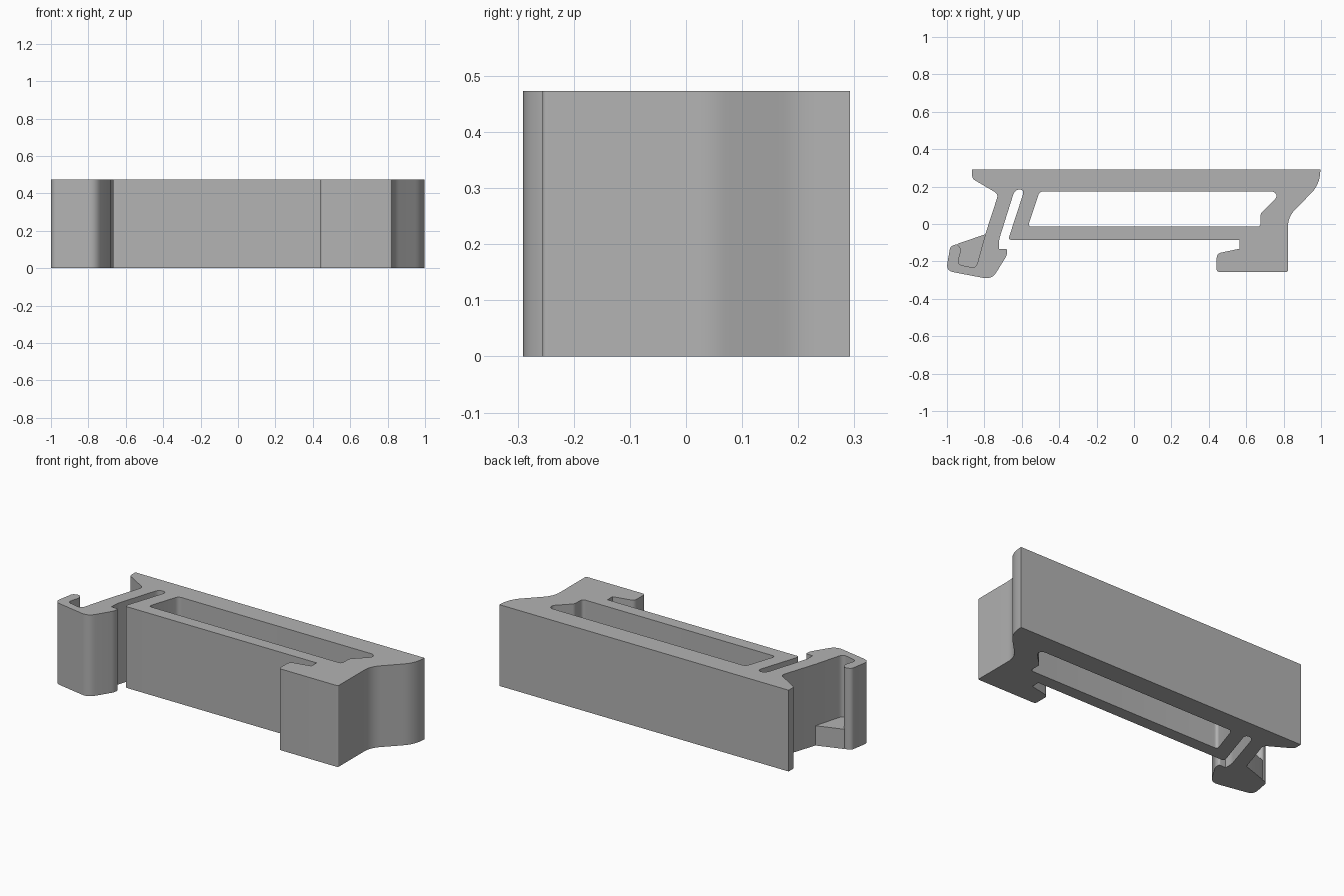
import bpy
import bmesh
import math
from mathutils import Vector

cube = bpy.data.objects.get("Cube")
if cube:
    bpy.data.objects.remove(cube, do_unlink=True)

HEIGHT = 0.473
LEDGE = 0.115

grey = bpy.data.materials.new("plain grey")
grey.use_nodes = True
colour = (0.45, 0.45, 0.45, 1)
grey.diffuse_color = colour
grey.node_tree.nodes["Principled BSDF"].inputs["Base Color"].default_value = colour


def rounded(corners, steps=6):
    """Turn (x, y, rounding length) corners into a smooth closed outline."""
    points = []
    for i, (x, y, cut) in enumerate(corners):
        p = Vector((x, y, 0))
        if not cut:
            points.append(p)
            continue
        a = Vector((*corners[i - 1][:2], 0))
        b = Vector((*corners[(i + 1) % len(corners)][:2], 0))
        start = p + (a - p).normalized() * cut
        end = p + (b - p).normalized() * cut
        for s in range(steps + 1):
            t = s / steps
            points.append(start * (1 - t) ** 2 + p * 2 * t * (1 - t) + end * t * t)
    return points


def extrude_profile(name, outlines, height):
    """Fill the outlines (holes included) and raise them into a solid."""
    bm = bmesh.new()
    edges = []
    for outline in outlines:
        verts = [bm.verts.new(p) for p in rounded(outline)]
        edges += [bm.edges.new((v, verts[i - 1])) for i, v in enumerate(verts)]
    bmesh.ops.triangle_fill(bm, edges=edges, use_beauty=True)
    raised = bmesh.ops.extrude_face_region(bm, geom=bm.faces[:], use_keep_orig=True)
    top = [g for g in raised["geom"] if isinstance(g, bmesh.types.BMVert)]
    bmesh.ops.translate(bm, verts=top, vec=(0, 0, height))
    bmesh.ops.recalc_face_normals(bm, faces=bm.faces[:])
    mesh = bpy.data.meshes.new(name)
    bm.to_mesh(mesh)
    bm.free()
    mesh.materials.append(grey)
    obj = bpy.data.objects.new(name, mesh)
    bpy.context.collection.objects.link(obj)
    bpy.ops.object.select_all(action="DESELECT")
    obj.select_set(True)
    bpy.context.view_layer.objects.active = obj
    bpy.ops.object.shade_smooth_by_angle(angle=math.radians(30))
    return obj


# Pocket between the sprung arm and the finger lip
pocket = [
    (-0.845, -0.237, 0.03), (-0.945, -0.215, 0.025), (-0.92, -0.125, 0.03),
]

# Back plate with left overhang, then arm, pocket and lip
back_and_arm = [
    (-0.865, 0.292, 0), (-0.865, 0.242, 0.015), (-0.725, 0.16, 0.025),
    (-0.795, -0.055, 0),
]
lip_and_catch = [
    (-0.95, -0.108, 0.012), (-0.982, -0.12, 0.015), (-1.005, -0.25, 0.04),
    (-0.76, -0.297, 0.045), (-0.678, -0.165, 0.02), (-0.678, -0.133, 0.01),
    (-0.722, -0.133, 0), (-0.722, -0.085, 0.02),
]
# Narrow spring slot, front wall, fixed catch and right overhang
slot = [(-0.637, 0.185, 0.03), (-0.585, 0.185, 0.03)]
front_and_catch = [
    (-0.673, -0.085, 0.02), (0.565, -0.085, 0), (0.565, -0.132, 0),
    (0.442, -0.158, 0.025), (0.442, -0.256, 0.016), (0.823, -0.256, 0.01),
    (0.823, 0.038, 0.055), (0.99, 0.208, 0.06), (0.997, 0.292, 0),
]
# Long window through the body
window = [
    (-0.505, 0.174, 0.022), (0.755, 0.174, 0.022), (0.765, 0.143, 0.018),
    (0.677, 0.056, 0.012), (0.677, -0.014, 0.02), (-0.567, -0.014, 0.022),
]

body = back_and_arm + pocket + lip_and_catch + slot + front_and_catch
extrude_profile("clip_body", [body, window], HEIGHT)

# Low floor closing the bottom of the pocket
extrude_profile("pocket_floor",
                [back_and_arm[-1:] + pocket + lip_and_catch[:1]], LEDGE)
